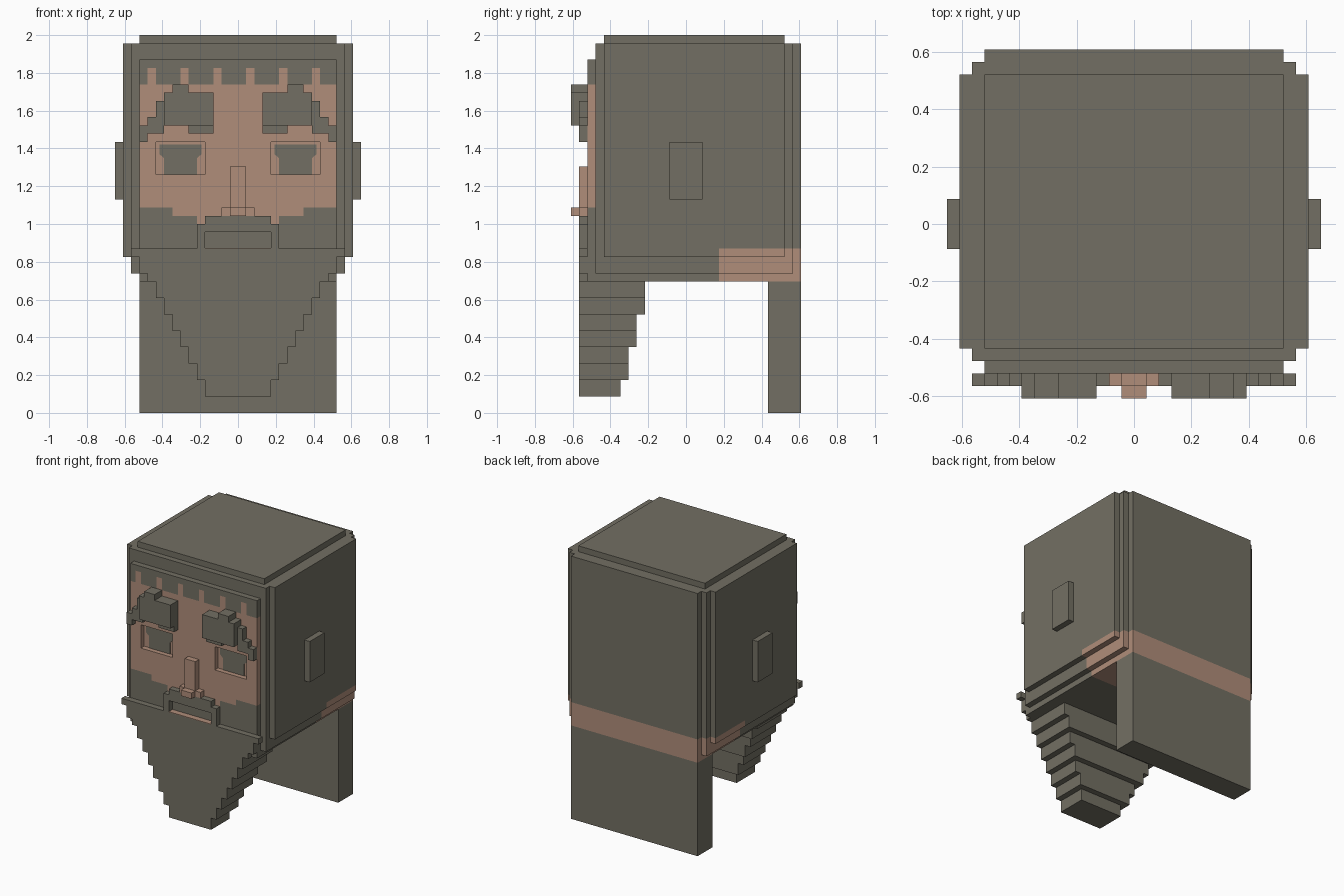
import bpy
import bmesh
from mathutils import Vector

U = 2 / 46  # block size

if "Cube" in bpy.data.objects:
    bpy.data.objects.remove(bpy.data.objects["Cube"], do_unlink=True)


def material(name, color):
    m = bpy.data.materials.new(name)
    m.use_nodes = True
    m.diffuse_color = color
    m.node_tree.nodes["Principled BSDF"].inputs["Base Color"].default_value = color
    return m


GREY, SKIN = 0, 1
MATERIALS = [material("stone_grey", (0.171, 0.159, 0.125, 1)),
             material("skin_tan", (0.434, 0.27, 0.195, 1))]


def finish(name, bm):
    for v in bm.verts:
        v.co *= U
    mesh = bpy.data.meshes.new(name)
    for m in MATERIALS:
        mesh.materials.append(m)
    bm.to_mesh(mesh)
    bm.free()
    obj = bpy.data.objects.new(name, mesh)
    bpy.context.collection.objects.link(obj)
    return obj


def add_box(bm, x0, x1, y0, y1, z0, z1):
    lo, hi = Vector((x0, y0, z0)), Vector((x1, y1, z1))
    for v in bmesh.ops.create_cube(bm, size=1)["verts"]:
        v.co = (lo + hi) / 2 + v.co * (hi - lo)


def boxes(name, parts, mat=GREY):
    bm = bmesh.new()
    for p in parts:
        add_box(bm, *p)
    for f in bm.faces:
        f.material_index = mat
    return finish(name, bm)


def mirrored(side, x0, x1):
    return sorted((side * x0, side * x1))


def prism(name, outline, y0, y1, mat):
    bm = bmesh.new()
    face = bm.faces.new([bm.verts.new((x, y0, z)) for x, z in outline])
    new = bmesh.ops.extrude_face_region(bm, geom=[face])["geom"]
    for v in new:
        if isinstance(v, bmesh.types.BMVert):
            v.co.y = y1
    bmesh.ops.recalc_face_normals(bm, faces=bm.faces)
    for f in bm.faces:
        f.material_index = mat
    return finish(name, bm)


# Skull with stepped corners and a bare band around the lower back
bm = bmesh.new()
add_box(bm, -14, 14, -10, 12, 19, 45)
add_box(bm, -13, 13, -11, 13, 17, 45)
add_box(bm, -12, 12, -11, 14, 16, 45)
for co, no in (((0, 4, 0), (0, 1, 0)), ((0, 0, 20), (0, 0, 1))):
    geom = bm.verts[:] + bm.edges[:] + bm.faces[:]
    bmesh.ops.bisect_plane(bm, geom=geom, plane_co=co, plane_no=no)
for f in bm.faces:
    c = f.calc_center_median()
    f.material_index = SKIN if c.y > 4 and c.z < 20 else GREY
finish("skull", bm)

boxes("crown", [(-12, 12, -10, 12, 45, 46)])
boxes("neck_back", [(-12, 12, 10, 14, 0, 16)])


# Face layer of blocks, with eye holes and a painted hairline and beard line
def face_colour(x, z):
    hairline = 42 if x % 4 == 1 else 40
    ax = abs(x + 0.5)
    beard_line = 25 if ax > 8 else 24 if ax > 5 else 23
    return SKIN if beard_line <= z < hairline else GREY


cells = {(x, z): face_colour(x, z) for x in range(-12, 12) for z in range(16, 43)
         if not (4 < abs(x + 0.5) < 10 and 29 <= z < 33)}
bm = bmesh.new()
for (x, z), mat in cells.items():
    corners = [(x, z), (x + 1, z), (x + 1, z + 1), (x, z + 1)]
    steps = [(0, -1), (1, 0), (0, 1), (-1, 0)]
    quads = [[(a, -12, b) for a, b in corners]]
    for i, (dx, dz) in enumerate(steps):
        if (x + dx, z + dz) not in cells:
            (a, b), (c, d) = corners[i], corners[(i + 1) % 4]
            quads.append([(a, -12, b), (a, -11, b), (c, -11, d), (c, -12, d)])
    for q in quads:
        bm.faces.new([bm.verts.new(p) for p in q]).material_index = mat
bmesh.ops.remove_doubles(bm, verts=bm.verts, dist=0.001)
finish("face", bm)

for side, label in ((1, "left"), (-1, "right")):
    # Ears
    boxes(label + "_ear", [(*mirrored(side, 14, 15), -2, 2, 26, 33)])

    # Painted eyes at the bottom of the holes
    boxes(label + "_eye_socket", [(*mirrored(side, 4, 10), -11.1, -11, 29, 33)], SKIN)
    iris = [(5, 29), (9, 29), (9, 31), (9.55, 31.5), (9.55, 32.7),
            (4.45, 32.7), (4.45, 31.5), (5, 31)]
    prism(label + "_eye", [(side * x, z) for x, z in iris], -11.2, -11.1, GREY)

    # Bushy eyebrow with a stepped outer tail
    brow = [(3, 9, -14, 35, 39), (6, 8, -14, 39, 40), (3, 6, -13, 34, 35),
            (9, 10, -13, 34, 38), (10, 11, -13, 34, 36), (11, 12, -13, 33, 35)]
    boxes(label + "_eyebrow", [(*mirrored(side, a, b), y, -12, c, d)
                               for a, b, y, c, d in brow])

# Nose
boxes("nose", [(-1, 1, -13, -12, 24, 30), (-2, 2, -13, -12, 24, 25),
               (-1, 1, -14, -13, 24, 25)], SKIN)

# Moustache around the mouth gap
boxes("moustache", [(-4, 4, -13, -12, 22, 24), (-5, -4, -13, -12, 20, 23),
                    (4, 5, -13, -12, 20, 23)])
boxes("lower_lip", [(-4, 4, -13, -12, 20, 20.1)], SKIN)

# Beard: a chin strap, then rows narrowing downwards
rows = [(-13, 13, -13, -12, 19, 20), (-12, 12, -13, -12, 17, 19),
        (-11, 11, -13, -12, 16, 17)]
for k in range(7):
    z = 2 + 2 * k
    rows.append((-4 - k, 4 + k, -13, -8 + (k + 1) // 2, z, z + 2))
boxes("beard", rows)
